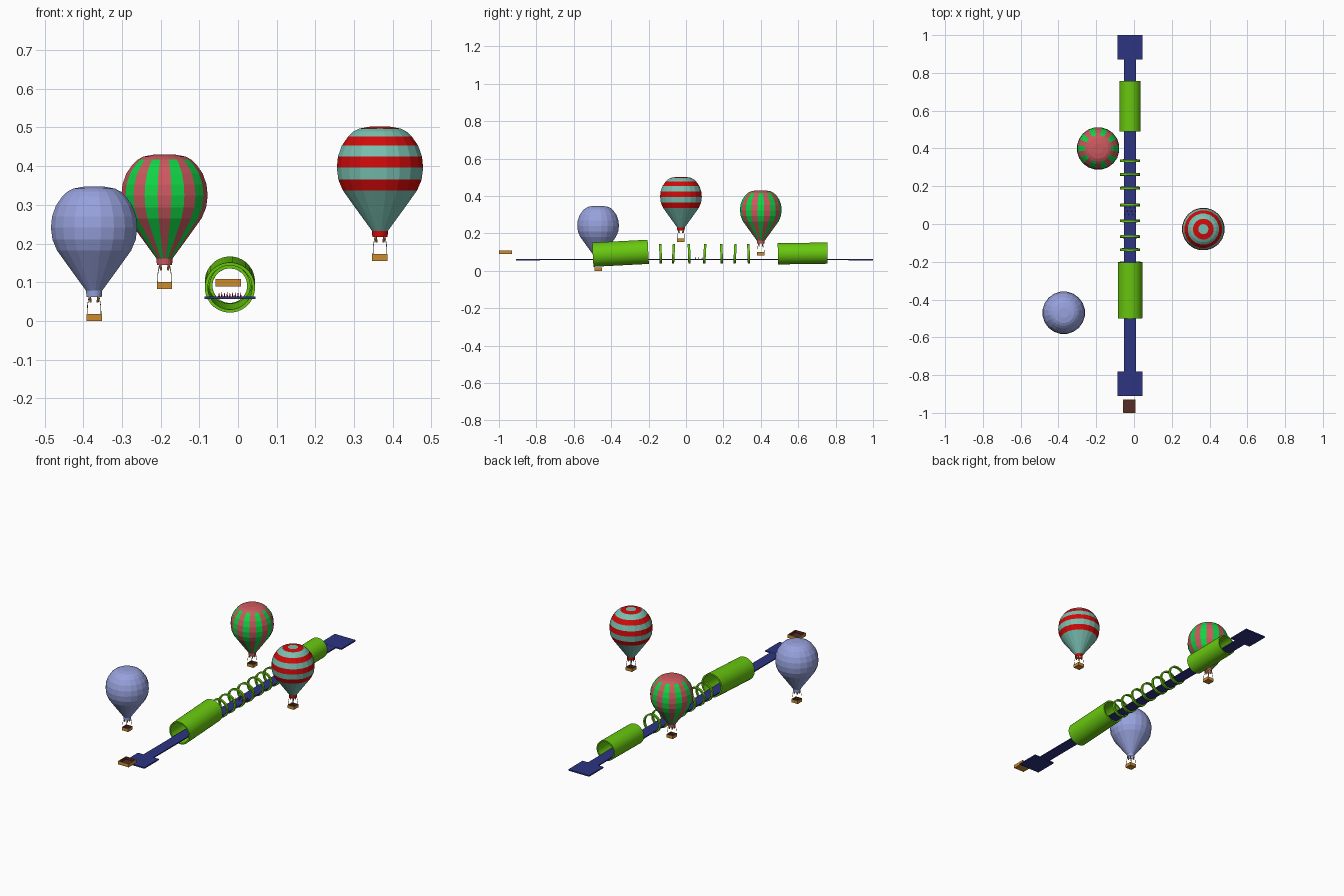
import bpy, bmesh, math
from mathutils import Matrix, Vector

if "Cube" in bpy.data.objects:
    bpy.data.objects.remove(bpy.data.objects["Cube"])


def mat(name, r, g, b):
    m = bpy.data.materials.new(name)
    m.diffuse_color = (r, g, b, 1)
    m.use_nodes = True
    m.node_tree.nodes["Principled BSDF"].inputs["Base Color"].default_value = m.diffuse_color
    return m


LIME = mat("lime green", 0.14, 0.58, 0.005)
NAVY = mat("navy blue", 0.026, 0.034, 0.22)
LAVENDER = mat("lavender blue", 0.31, 0.36, 0.72)
TEAL = mat("pale teal", 0.19, 0.52, 0.43)
RED = mat("bright red", 0.64, 0.003, 0.003)
LEAF = mat("leaf green", 0.006, 0.66, 0.06)
CORAL = mat("coral red", 0.60, 0.10, 0.115)
WICKER = mat("wicker tan", 0.60, 0.26, 0.03)
BROWN = mat("dark brown", 0.09, 0.025, 0.022)
ROPE = mat("rope grey", 0.12, 0.11, 0.10)


def finish(name, bm, mats, smooth=None):
    bmesh.ops.recalc_face_normals(bm, faces=bm.faces)
    me = bpy.data.meshes.new(name)
    bm.to_mesh(me)
    bm.free()
    for m in mats:
        me.materials.append(m)
    ob = bpy.data.objects.new(name, me)
    bpy.context.collection.objects.link(ob)
    if smooth:
        bpy.ops.object.select_all(action='DESELECT')
        ob.select_set(True)
        bpy.context.view_layer.objects.active = ob
        bpy.ops.object.shade_smooth_by_angle(angle=math.radians(smooth))
    return ob


def box(bm, lo, hi):
    lo, hi = Vector(lo), Vector(hi)
    d = hi - lo
    m = Matrix.Translation((lo + hi) / 2) @ Matrix.Diagonal((d.x, d.y, d.z, 1))
    bmesh.ops.create_cube(bm, size=1, matrix=m)


def rod(bm, a, b, r1, r2, seg=6):
    a, b = Vector(a), Vector(b)
    d = b - a
    m = Matrix.Translation((a + b) / 2) @ d.to_track_quat('Z', 'Y').to_matrix().to_4x4()
    bmesh.ops.create_cone(bm, cap_ends=True, segments=seg, radius1=r1,
                          radius2=r2, depth=d.length, matrix=m)


def lathe(profile, seg, colour, closed=False):
    """Turn (radius, height) points about z; colour(row, column) picks the material slot."""
    bm = bmesh.new()
    rings = []
    for r, z in profile:
        rings.append([bm.verts.new((r * math.cos(2 * math.pi * (i + .5) / seg),
                                    r * math.sin(2 * math.pi * (i + .5) / seg), z))
                      for i in range(seg)])
    n = len(rings)
    for k in range(n if closed else n - 1):
        a, b = rings[k], rings[(k + 1) % n]
        for i in range(seg):
            j = (i + 1) % seg
            bm.faces.new((a[i], a[j], b[j], b[i])).material_index = colour(k, i)
    if not closed:
        bm.faces.new(rings[-1]).material_index = colour(n - 1, 0)
    return bm


def basket(name, x, y, z, hx, hy, h):
    """Open box with a dark lining."""
    bm = bmesh.new()
    box(bm, (x - hx, y - hy, z), (x + hx, y + hy, z + h))
    bm.faces.ensure_lookup_table()
    top = max(bm.faces, key=lambda f: f.calc_center_median().z)
    bmesh.ops.inset_region(bm, faces=[top], thickness=hx * 0.17)
    res = bmesh.ops.extrude_discrete_faces(bm, faces=[top])
    floor = res['faces'][0]
    bmesh.ops.translate(bm, verts=floor.verts, vec=(0, 0, -h * 0.75))
    floor.material_index = 1
    for e in floor.edges:
        for f in e.link_faces:
            f.material_index = 1
    finish(name, bm, [WICKER, BROWN])


# Balloon outline from the neck up to the crown
OUTLINE = [(.020, .062), (.021, .078), (.060, .131), (.097, .182), (.109, .210),
           (.113, .241), (.110, .270), (.100, .298), (.083, .322), (.070, .334),
           (.055, .342), (.027, .347)]


def balloon(name, x, y, z, mats, colour):
    bm = lathe(OUTLINE, 20, colour)
    ob = finish(name + "_envelope", bm, mats)
    ob.location = (x, y, z)
    basket(name + "_basket", x, y, z, .020, .020, .018)
    ropes, burner = bmesh.new(), bmesh.new()
    for sx in (-1, 1):
        for sy in (-1, 1):
            top = (x + sx * .013, y + sy * .013, z + .064)
            mid = (x + sx * .017, y + sy * .017, z + .040)
            rod(ropes, top, mid, .0009, .0009)
            rod(ropes, mid, (x + sx * .018, y + sy * .018, z + .016), .0009, .0009)
            rod(burner, (x + sx * .009, y + sy * .009, z + .048),
                (x + sx * .011, y + sy * .011, z + .064), .003, .003)
    finish(name + "_ropes", ropes, [ROPE])
    finish(name + "_burners", burner, [WICKER])


balloon("plain_balloon", -.372, -.47, 0, [LAVENDER], lambda k, i: 0)
balloon("upright_stripe_balloon", -.19, .40, .083, [CORAL, LEAF],
        lambda k, i: 0 if k == 0 or k >= 9 else i % 2)
balloon("ring_stripe_balloon", .367, -.027, .155, [TEAL, RED],
        lambda k, i: 1 if k in (0, 3, 5, 7, 10) else 0)

# Flat track with a wide pad at each end
CX = -.021
bm = bmesh.new()
box(bm, (CX - .032, -.80, .057), (CX + .032, .89, .063))
for y0, y1 in ((-.91, -.78), (.87, 1.0)):
    box(bm, (CX - .066, y0, .0565), (CX + .066, y1, .0635))
finish("track", bm, [NAVY])


# Tunnels and hoops around the track
def hoop(name, y, z, radius, wall, length, tilt):
    h = length / 2
    bm = lathe([(radius, -h), (radius, h), (radius - wall, h), (radius - wall, -h)],
               32, lambda k, i: 0, closed=True)
    m = Matrix.Translation((CX, y, z)) @ Matrix.Rotation(math.radians(tilt - 90), 4, 'X')
    bmesh.ops.transform(bm, matrix=m, verts=bm.verts)
    finish(name, bm, [LIME], 30)


hoop("front_tunnel", -.35, .094, .065, .008, .297, 3)
hoop("back_tunnel", .624, .093, .057, .007, .266, .8)
for n, y in enumerate((-.136, -.067, .017, .10, .19, .262, .335)):
    hoop("hoop_%d" % (n + 1), y, .091, .053, .008, .013, (2, -3)[n % 2])

# Small spikes standing on the track
bm = bmesh.new()
for i in range(9):
    px, py = CX - .028 + .007 * i, .05 + .018 * (i * 2 % 3)
    rod(bm, (px, py, .062), (px, py, .073 + .002 * (i % 2)), .0028, .0003)
finish("spikes", bm, [RED])

# Loose basket in front of the track
basket("front_basket", CX - .004, -.965, .089, .033, .035, .019)
